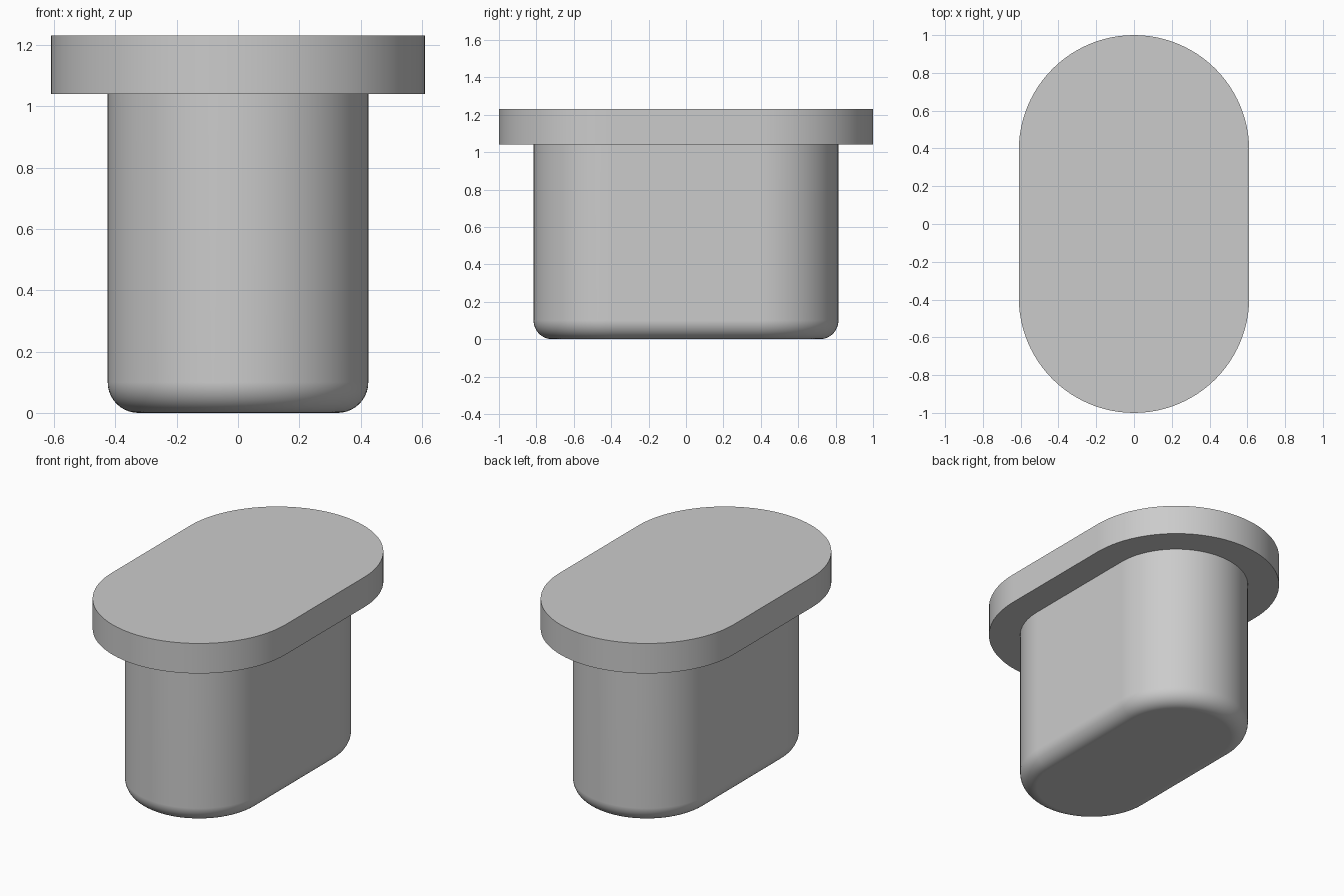
import bpy, bmesh
from math import sin, cos, pi, radians

old = bpy.data.objects.get("Cube")
if old:
    bpy.data.objects.remove(old)

STRAIGHT = 0.39            # half length of the straight sides
STEM_R, CAP_R = 0.425, 0.61
CAP_BOTTOM, CAP_TOP = 1.04, 1.23
FILLET = 0.1
ARC_STEPS, FILLET_STEPS = 48, 10

grey = bpy.data.materials.new("plain_grey")
grey.use_nodes = True
colour = (0.6, 0.6, 0.6, 1)
grey.diffuse_color = colour
grey.node_tree.nodes["Principled BSDF"].inputs["Base Color"].default_value = colour


def slot_ring(bm, radius, z):
    """Ring of vertices around a slot: two half circles joined by straights."""
    ring = []
    for end, start in ((1, 0), (-1, pi)):
        for i in range(ARC_STEPS + 1):
            a = start + pi * i / ARC_STEPS
            ring.append(bm.verts.new((radius * cos(a), end * STRAIGHT + radius * sin(a), z)))
    return ring


# Wall profile from the base upward: rounded foot, stem, ledge, cap
profile = []
for i in range(FILLET_STEPS + 1):
    a = pi / 2 * i / FILLET_STEPS
    profile.append((STEM_R - FILLET + FILLET * sin(a), FILLET - FILLET * cos(a)))
profile += [(STEM_R, CAP_BOTTOM), (CAP_R, CAP_BOTTOM), (CAP_R, CAP_TOP)]

# Loft the profile into one closed plug
bm = bmesh.new()
rings = [slot_ring(bm, r, z) for r, z in profile]
for low, high in zip(rings, rings[1:]):
    for i in range(len(low)):
        j = (i + 1) % len(low)
        bm.faces.new((low[i], low[j], high[j], high[i]))
bm.faces.new(rings[0][::-1])
bm.faces.new(rings[-1])
bmesh.ops.recalc_face_normals(bm, faces=bm.faces)

mesh = bpy.data.meshes.new("capped_plug")
bm.to_mesh(mesh)
bm.free()
mesh.materials.append(grey)
plug = bpy.data.objects.new("capped_plug", mesh)
bpy.context.collection.objects.link(plug)

# Smooth walls with crisp cap edges
bpy.ops.object.select_all(action="DESELECT")
plug.select_set(True)
bpy.context.view_layer.objects.active = plug
bpy.ops.object.shade_smooth_by_angle(angle=radians(30))
flat_ends = plug.modifiers.new("flat_ends", "WEIGHTED_NORMAL")
flat_ends.keep_sharp = True
